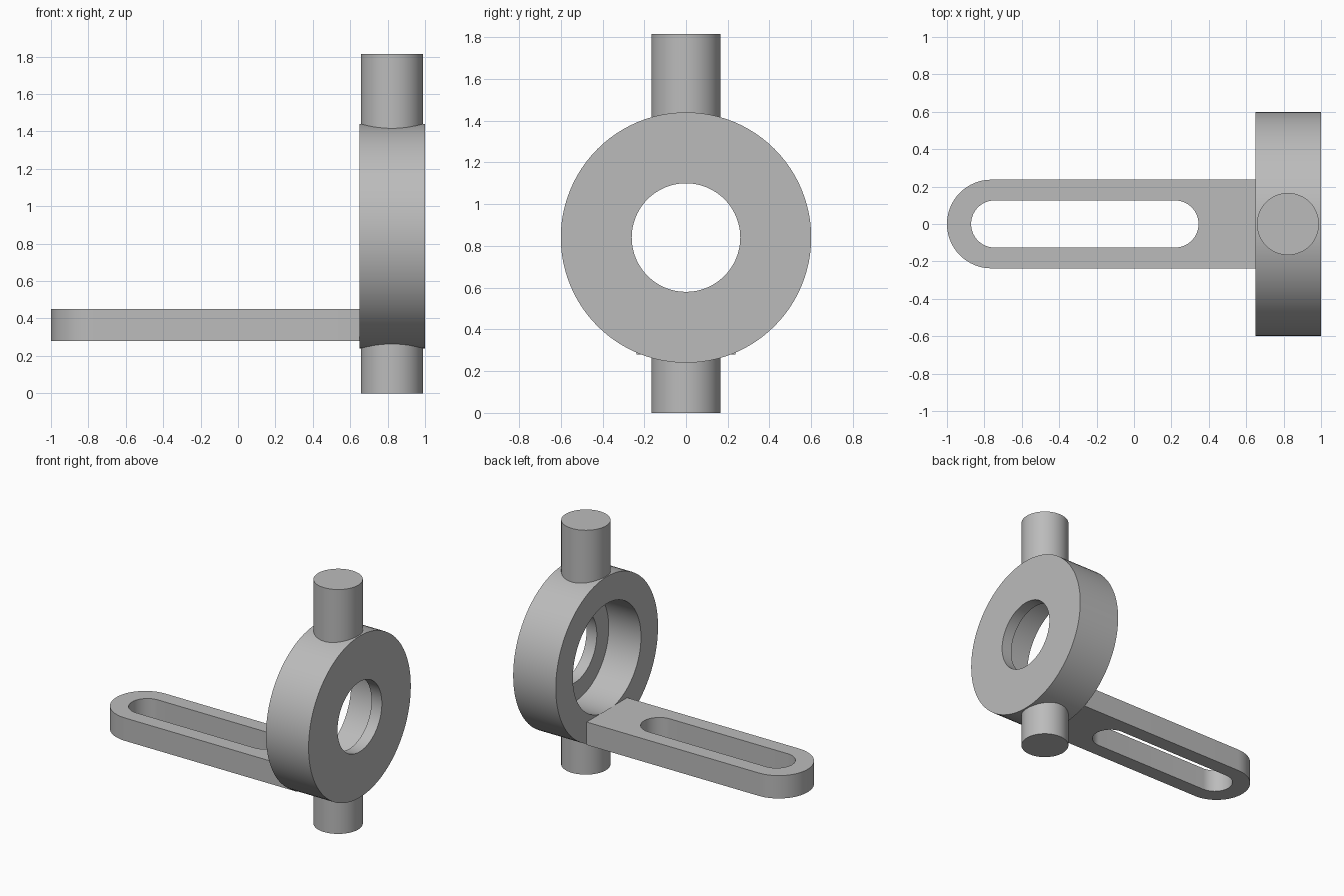
import bpy
import bmesh
from math import cos, sin, pi, radians
from mathutils import Matrix, Vector

cube = bpy.data.objects.get("Cube")
if cube:
    bpy.data.objects.remove(cube, do_unlink=True)

# Single plain grey finish
GREY = (0.5, 0.5, 0.5, 1)
metal = bpy.data.materials.new("plain_grey")
metal.use_nodes = True
metal.diffuse_color = GREY
metal.node_tree.nodes["Principled BSDF"].inputs["Base Color"].default_value = GREY

RING_X0, RING_X1 = 0.65, 1.0
RING_Z, RING_R = 0.84, 0.6
BORE_R, RECESS_R, RECESS_X = 0.26, 0.4, 0.915
PEG_X, PEG_R = 0.823, 0.166
ARM_Z0, ARM_Z1, ARM_HALF = 0.28, 0.45, 0.237


def finish(name, bm):
    """Turn a bmesh into a smooth shaded object with sharp edges kept."""
    bmesh.ops.recalc_face_normals(bm, faces=bm.faces)
    mesh = bpy.data.meshes.new(name)
    bm.to_mesh(mesh)
    bm.free()
    mesh.materials.append(metal)
    obj = bpy.data.objects.new(name, mesh)
    bpy.context.collection.objects.link(obj)
    bpy.ops.object.select_all(action="DESELECT")
    obj.select_set(True)
    bpy.context.view_layer.objects.active = obj
    bpy.ops.object.shade_smooth_by_angle(angle=radians(30))
    return obj


def arc(cx, r, start, end, steps=32):
    angles = [start + (end - start) * i / steps for i in range(steps + 1)]
    return [(cx + r * cos(a), r * sin(a)) for a in angles]


def add_loop(bm, points, z):
    verts = [bm.verts.new((x, y, z)) for x, y in points]
    return [bm.edges.new((v, verts[i - 1])) for i, v in enumerate(verts)]


# Ring: stepped section spun about the x axis, recess open towards the arm
bm = bmesh.new()
section = [(RING_X0, RING_R), (RING_X1, RING_R), (RING_X1, BORE_R),
           (RECESS_X, BORE_R), (RECESS_X, RECESS_R), (RING_X0, RECESS_R)]
verts = [bm.verts.new((x, 0, RING_Z + r)) for x, r in section]
edges = [bm.edges.new((v, verts[i - 1])) for i, v in enumerate(verts)]
bmesh.ops.spin(bm, geom=verts + edges, cent=(0, 0, RING_Z), axis=(1, 0, 0),
               angle=2 * pi, steps=96, use_merge=True)
bmesh.ops.remove_doubles(bm, verts=bm.verts, dist=0.0001)
finish("ring", bm)

# Pegs above and below the ring, ending just inside its rim
for name, z0, z1 in (("lower_peg", 0, 0.28), ("upper_peg", 1.4, 1.815)):
    bm = bmesh.new()
    bmesh.ops.create_cone(bm, cap_ends=True, segments=64, radius1=PEG_R,
                          radius2=PEG_R, depth=z1 - z0,
                          matrix=Matrix.Translation((PEG_X, 0, (z0 + z1) / 2)))
    finish(name, bm)

# Slotted arm: rounded outline with a long slot, extruded upwards
bm = bmesh.new()
outline = arc(ARM_HALF - 1, ARM_HALF, pi / 2, 3 * pi / 2)
outline += [(RING_X0, -ARM_HALF), (RING_X0, ARM_HALF)]
slot = arc(-0.745, 0.126, pi / 2, 3 * pi / 2) + arc(0.219, 0.126, -pi / 2, pi / 2)
edges = add_loop(bm, outline, ARM_Z0) + add_loop(bm, slot, ARM_Z0)
bmesh.ops.triangle_fill(bm, edges=edges, use_beauty=True, normal=(0, 0, 1))
top = bmesh.ops.extrude_face_region(bm, geom=bm.faces[:], use_keep_orig=True)
bmesh.ops.translate(bm, vec=Vector((0, 0, ARM_Z1 - ARM_Z0)),
                    verts=[g for g in top["geom"] if isinstance(g, bmesh.types.BMVert)])
finish("slotted_arm", bm)
